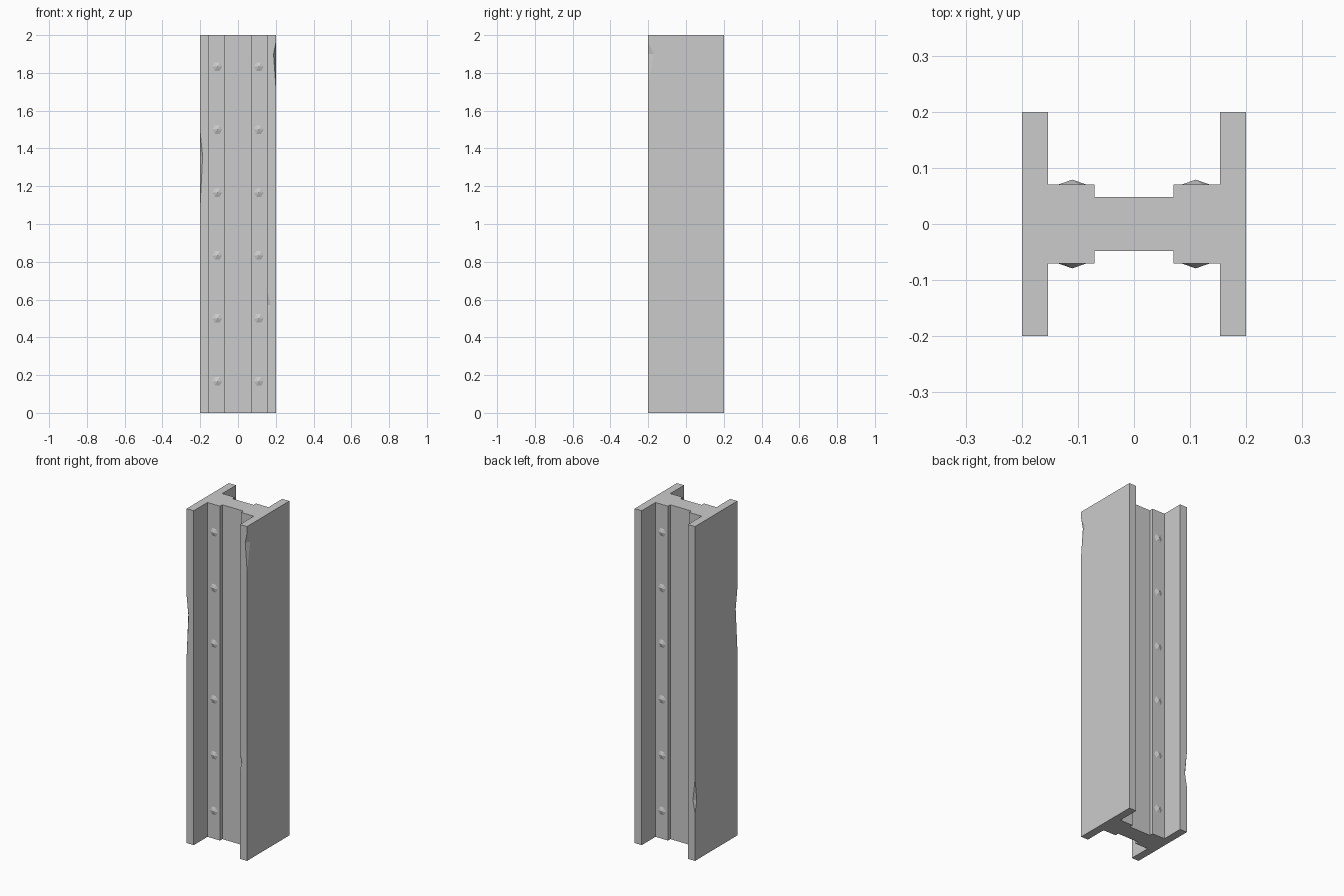
import bpy, bmesh
from math import pi
from mathutils import Matrix, Vector

cube = bpy.data.objects.get("Cube")
if cube:
    bpy.data.objects.remove(cube)

steel = bpy.data.materials.new("grey steel")
steel.use_nodes = True
GREY = (0.6, 0.6, 0.6, 1)
steel.diffuse_color = GREY
steel.node_tree.nodes["Principled BSDF"].inputs["Base Color"].default_value = GREY


def make_object(name, bm):
    bmesh.ops.recalc_face_normals(bm, faces=bm.faces)
    mesh = bpy.data.meshes.new(name)
    bm.to_mesh(mesh)
    bm.free()
    mesh.materials.append(steel)
    obj = bpy.data.objects.new(name, mesh)
    bpy.context.collection.objects.link(obj)
    return obj


# Girder: one quarter of the section, mirrored all round and extruded upwards
quarter = [(0.07, 0.048), (0.07, 0.07), (0.153, 0.07), (0.153, 0.2), (0.2, 0.2)]
half = quarter + [(x, -y) for x, y in reversed(quarter)]
section = half + [(-x, -y) for x, y in half]
bm = bmesh.new()
base = bm.faces.new([bm.verts.new((x, y, 0)) for x, y in section])
extruded = bmesh.ops.extrude_face_region(bm, geom=[base])["geom"]
bmesh.ops.translate(bm, vec=(0, 0, 2),
                    verts=[g for g in extruded if isinstance(g, bmesh.types.BMVert)])
girder = make_object("girder", bm)

# Dents: slim diamonds cut from the flange corners
# corner x, corner y, bottom, deepest point, top, width in x, width in y
dents = [
    (0.2, -0.2, 1.73, 1.9, 1.96, 0.012, 0.03),
    (-0.2, -0.2, 1.11, 1.36, 1.48, 0.013, 0.016),
    (0.153, -0.2, 0.51, 0.57, 0.65, 0.02, 0.012),
    (-0.2, 0.2, 0.28, 0.36, 0.49, 0.014, 0.016),
]
bm = bmesh.new()
for x, y, low, mid, high, dx, dy in dents:
    ring = [bm.verts.new((x + a * dx, y + b * dy, mid))
            for a, b in ((1, 0), (0, 1), (-1, 0), (0, -1))]
    for tip_z in (low, high):
        tip = bm.verts.new((x, y, tip_z))
        for i in range(4):
            bm.faces.new((ring[i], ring[(i + 1) % 4], tip))
cutter = make_object("dent_cutter", bm)
cutter.hide_render = True
cut = girder.modifiers.new("dents", "BOOLEAN")
cut.operation = "DIFFERENCE"
cut.solver = "EXACT"
cut.object = cutter

# Apply the cut and remove the helper
bpy.context.view_layer.update()
graph = bpy.context.evaluated_depsgraph_get()
girder.data = bpy.data.meshes.new_from_object(girder.evaluated_get(graph))
girder.modifiers.clear()
bpy.data.objects.remove(cutter)

# Rivets: shallow six-sided points in columns on both sides of the web
bm = bmesh.new()
for side in (-1, 1):
    for x in (-0.11, 0.11):
        for row in range(6):
            centre = Vector((x, side * 0.0745, (row + 0.5) / 3))
            turn = Matrix.Rotation(-side * pi / 2, 4, "X") @ Matrix.Rotation(pi / 2, 4, "Z")
            bmesh.ops.create_cone(bm, cap_ends=True, segments=6, radius1=0.026, radius2=0,
                                  depth=0.009, matrix=Matrix.Translation(centre) @ turn)
make_object("rivets", bm)
